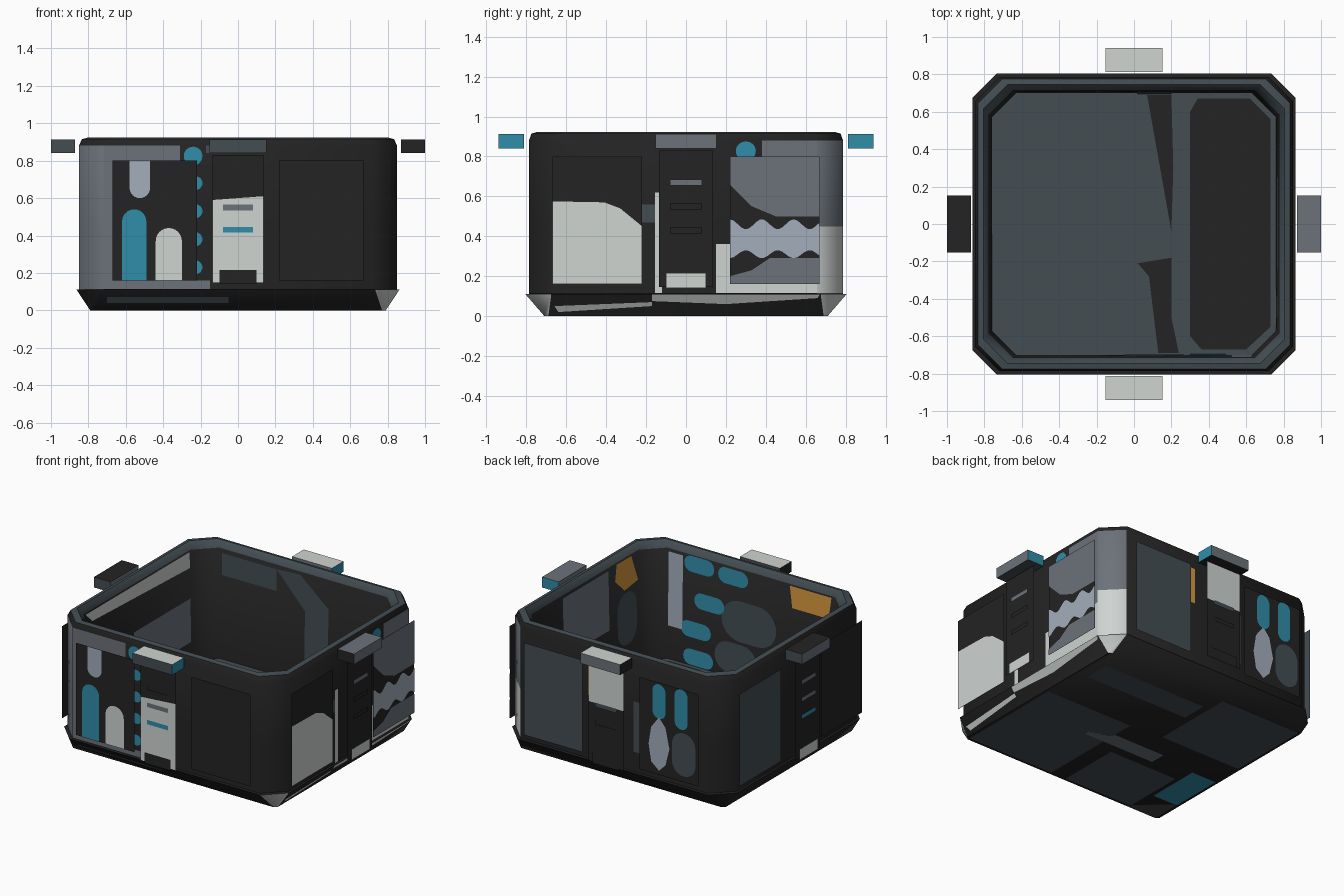
import bpy, bmesh, math

if "Cube" in bpy.data.objects:
    bpy.data.objects.remove(bpy.data.objects["Cube"])

# ---------- materials ----------
def mat(name, r, g, b):
    m = bpy.data.materials.new(name)
    m.diffuse_color = (r, g, b, 1)
    m.use_nodes = True
    m.node_tree.nodes["Principled BSDF"].inputs["Base Color"].default_value = m.diffuse_color
    return m

BLACK = mat("black", .017, .017, .017)
SLATE = mat("slate", .056, .075, .086)
GREY = mat("grey", .15, .17, .195)
PALE = mat("pale_blue_grey", .37, .42, .50)
WHITE = mat("off_white", .62, .66, .64)
CYAN = mat("cyan", .03, .27, .40)
ORANGE = mat("orange", .68, .31, .045)

def make(name, verts, faces, mats, idx=None, smooth=False):
    me = bpy.data.meshes.new(name)
    me.from_pydata(verts, [], faces)
    for m in mats:
        me.materials.append(m)
    if idx:
        for p, i in zip(me.polygons, idx):
            p.material_index = i
    me.update()
    ob = bpy.data.objects.new(name, me)
    bpy.context.collection.objects.link(ob)
    if smooth:
        bpy.ops.object.select_all(action='DESELECT')
        ob.select_set(True)
        bpy.context.view_layer.objects.active = ob
        bpy.ops.object.shade_smooth_by_angle(angle=math.radians(50))
    return ob

# ---------- crate shell: stacked chamfered rings (half x, half y, chamfer, z) ----------
RINGS = [(.79, .71, .02, 0), (.863, .805, .13, .11), (.85, .787, .13, .112),
         (.85, .787, .13, .45), (.85, .787, .13, .88), (.835, .775, .13, .915),
         (.805, .745, .13, .923), (.775, .715, .13, .88), (.76, .70, .13, .12)]

def ring(hx, hy, c, z):
    return [(hx, -hy + c, z), (hx, hy - c, z), (hx - c, hy, z), (-hx + c, hy, z),
            (-hx, hy - c, z), (-hx, -hy + c, z), (-hx + c, -hy, z), (hx - c, -hy, z)]

verts, faces, idx = [], [], []
for r in RINGS:
    verts += ring(*r)
mats = [BLACK, SLATE, GREY, WHITE]
# (band, side) colours; sides: 0 right 2 back 4 left 6 front, odd = corners
special = {(2, 5): 2, (3, 5): 2, (2, 1): 3, (3, 1): 2, (0, 1): 3, (0, 7): 3}
for b in range(len(RINGS) - 1):
    for k in range(8):
        n = (k + 1) % 8
        faces.append((b * 8 + k, b * 8 + n, b * 8 + 8 + n, b * 8 + 8 + k))
        idx.append(special.get((b, k), 1 if b in (5, 6) else 0))
faces.append(tuple(reversed(range(8))))
idx.append(0)
top = (len(RINGS) - 1) * 8
faces.append(tuple(range(top, top + 8)))
idx.append(1)
make("crate_shell", verts, faces, mats, idx, True)

# ---------- flat plates placed on a side: u runs right as seen from outside ----------
def place(side, u, z, dx, dy):
    return {"front": (u, -dy, z), "right": (dx, u, z),
            "back": (-u, dy, z), "left": (-dx, -u, z)}[side]

def body(z): return .853, .790
def panel(z): return .882, .822
def panel_paint(z): return .885, .825
def centre(z): return .935, .875
def centre_paint(z): return .938, .878
def detail(z): return .943, .883
def flare(z): return .793 + .073 * z / .11, .714 + .095 * z / .11
def inner(z):
    t = (z - .12) / .76 * .015 - .004
    return .76 + t, .70 + t

def plate(name, side, pts, m, surf):
    v = [place(side, u, z, *surf(z)) for u, z in pts]
    if surf is inner:
        v.reverse()
    return make(name, v, [tuple(range(len(v)))], [m])

def rect(u0, u1, z0, z1):
    return [(u0, z0), (u1, z0), (u1, z1), (u0, z1)]

def pill(u0, u1, z0, z1, n=6):
    r = min(u1 - u0, z1 - z0) / 2
    pts = []
    for cu, cz, a in ((u1 - r, z0 + r, -90), (u1 - r, z1 - r, 0),
                      (u0 + r, z1 - r, 90), (u0 + r, z0 + r, 180)):
        for i in range(n + 1):
            t = math.radians(a + 90 * i / n)
            pts.append((cu + r * math.cos(t), cz + r * math.sin(t)))
    return pts

# ---------- floating panels, slotted centre plates and lugs on all sides ----------
PANELS = {"front": (BLACK, BLACK, BLACK), "right": (BLACK, BLACK, BLACK),
          "back": (SLATE, BLACK, BLACK), "left": (SLATE, BLACK, BLACK)}
SLOTS = {"front": (BLACK, GREY, CYAN, BLACK), "right": (GREY, BLACK, BLACK, WHITE),
         "back": (WHITE, SLATE, BLACK, BLACK), "left": (GREY, GREY, CYAN, WHITE)}
# lug colours: inner/outer, u-minus end, u-plus end, bottom, top
LUGS = {"front": (SLATE, BLACK, CYAN, BLACK, WHITE), "right": (GREY, BLACK, CYAN, SLATE, GREY),
        "back": (GREY, CYAN, BLACK, BLACK, WHITE), "left": (GREY, SLATE, SLATE, SLATE, BLACK)}
for s in PANELS:
    l, r, c = PANELS[s]
    plate(s + "_panel_a", s, rect(-.67, -.22, .16, .80), l, panel)
    plate(s + "_panel_b", s, rect(.22, .67, .16, .80), r, panel)
    plate(s + "_centre_plate", s, rect(-.135, .135, .145, .83), c, centre)
    for i, m in enumerate(SLOTS[s][:3]):
        z = .67 - .12 * i
        plate(f"{s}_slot_{i}", s, rect(-.08, .08, z - .015, z + .015), m, detail)
    plate(s + "_latch", s, rect(-.10, .10, .14, .215), SLOTS[s][3], detail)
    v = [place(s, u, z, dx, dy) for dx, dy in ((.872, .812), (1, .94))
         for u, z in rect(-.153, .153, .84, .912)]
    f = [(3, 2, 1, 0), (4, 5, 6, 7), (0, 4, 7, 3), (1, 2, 6, 5), (0, 1, 5, 4), (3, 7, 6, 2)]
    make(s + "_lug", v, f, list(LUGS[s]), [0, 0, 1, 2, 3, 4])

# ---------- front markings ----------
plate("front_grey_field", "front", rect(-.72, -.31, .115, .88), GREY, body)
plate("front_grey_foot", "front", rect(-.31, -.15, .115, .16), GREY, body)
plate("front_slate_top", "front", rect(-.17, .14, .84, .88), SLATE, body)
for i in range(4):
    z = .68 - .15 * i
    plate(f"front_dot_{i}", "front", pill(-.265, -.19, z - .037, z + .037), CYAN, body)
plate("front_big_dot", "front", pill(-.29, -.19, .775, .875), CYAN, body)
plate("front_pale_pill", "front", pill(-.58, -.47, .60, .76)[:7]
      + [(-.47, .80), (-.58, .80)] + pill(-.58, -.47, .60, .76)[21:], PALE, panel_paint)
for n, u0, u1, z1, m in (("cyan", -.62, -.49, .54, CYAN), ("white", -.44, -.30, .44, WHITE)):
    plate(f"front_{n}_pill", "front", [(u0, .16), (u1, .16)] + pill(u0, u1, .2, z1)[7:21],
          m, panel_paint)
plate("front_centre_white", "front", [(-.135, .15), (.135, .15), (.135, .61), (-.135, .59)],
      WHITE, centre_paint)
plate("front_flare_stripe", "front", rect(-.7, -.05, .04, .07), SLATE, flare)

# ---------- right markings ----------
plate("right_white_panel", "right", [(-.67, .16), (-.22, .16), (-.22, .45), (-.33, .54),
      (-.41, .57), (-.67, .575)], WHITE, panel_paint)
plate("right_grey_top", "right", [(.22, .66), (.33, .55), (.45, .50), (.67, .50), (.67, .80),
      (.22, .80)], GREY, panel_paint)
plate("right_grey_low", "right", [(.22, .16), (.67, .16), (.67, .29), (.42, .29), (.33, .23),
      (.22, .20)], GREY, panel_paint)
us = [.22 + .45 * i / 24 for i in range(25)]
wave = [math.cos((u - .22) * 2 * math.pi / .16) for u in us]
plate("right_wavy_band", "right", [(u, .31 - .02 * w) for u, w in zip(us, wave)]
      + [(u, .46 + .025 * w) for u, w in reversed(list(zip(us, wave)))], PALE, panel_paint)
plate("right_body_white", "right", rect(.15, .657, .115, .36), WHITE, body)
plate("right_body_strip", "right", rect(-.155, -.12, .115, .62), WHITE, body)
plate("right_body_grey", "right", rect(.38, .657, .36, .88), GREY, body)
plate("right_body_slate", "right", rect(-.23, -.155, .47, .56), SLATE, body)
plate("right_dot", "right", pill(.25, .35, .78, .875), CYAN, body)
plate("right_flare_white", "right", [(-.17, .075), (.2, .06), (.66, .09), (.67, .108),
      (-.17, .108)], WHITE, flare)
plate("right_flare_wedge", "right", [(-.64, .02), (-.17, .05), (-.17, .07), (-.66, .05)],
      WHITE, flare)

# ---------- back markings ----------
plate("back_centre_white", "back", rect(-.135, .135, .56, .83), WHITE, centre_paint)
plate("back_cyan_pill_a", "back", pill(.32, .42, .55, .79), CYAN, panel_paint)
plate("back_cyan_pill_b", "back", pill(.49, .59, .52, .80), CYAN, panel_paint)
plate("back_pale_hex", "back", [(.37, .19), (.42, .24), (.45, .36), (.42, .50), (.37, .56),
      (.31, .48), (.29, .36), (.31, .24)], PALE, panel_paint)
plate("back_slate_blob", "back", pill(.47, .65, .20, .50), SLATE, panel_paint)
plate("back_orange_strip", "back", rect(-.20, -.16, .55, .80), ORANGE, body)
plate("back_body_slate", "back", rect(.15, .21, .25, .60), SLATE, body)

# ---------- interior markings (u as seen from outside) ----------
plate("inner_left_white", "left", [(-.57, .76), (.5, .80), (.57, .87), (-.57, .87)], WHITE, inner)
plate("inner_left_grey", "left", rect(-.57, .05, .25, .55), GREY, inner)
plate("inner_back_slate", "back", rect(.2, .62, .70, .85), SLATE, inner)
plate("inner_back_arch", "back", [(-.2, .13), (-.02, .13), (-.02, .62), (.2, .85), (.2, .70),
      (.2, .85), (.02, .86), (-.2, .68)][:4] + [(.02, .86), (-.2, .68)], SLATE, inner)
plate("inner_front_pale", "front", rect(.52, .63, .35, .86), PALE, inner)
for i, (u, z) in enumerate(((.40, .82), (.14, .81), (.32, .58), (.42, .37), (.40, .18))):
    plate(f"inner_front_cyan_{i}", "front", pill(u - .12, u + .11, z - .055, z + .055), CYAN, inner)
plate("inner_front_slate_a", "front", pill(-.2, .22, .38, .66), SLATE, inner)
plate("inner_front_slate_b", "front", pill(-.05, .27, .15, .36), SLATE, inner)
plate("inner_front_orange", "front", [(-.60, .72), (-.32, .72), (-.30, .87), (-.62, .87)],
      ORANGE, inner)
plate("inner_right_orange", "right", [(-.57, .68), (-.42, .66), (-.32, .76), (-.34, .87),
      (-.50, .87)], ORANGE, inner)
plate("inner_right_slate", "right", pill(-.55, -.34, .28, .64), SLATE, inner)
plate("inner_right_grey", "right", rect(-.25, .25, .45, .86), GREY, inner)

# ---------- floor and underside markings ----------
def flat(name, pts, z, m):
    make(name, [(x, y, z) for x, y in pts], [tuple(range(len(pts)))], [m])

flat("floor_black_side", [(.36, -.67), (.60, -.67), (.73, -.55), (.73, .56), (.62, .67),
     (.34, .67), (.30, .60), (.30, -.6)], .123, BLACK)
flat("floor_wedge_back", [(.20, -.04), (.21, .3), (.20, .69), (.07, .69)], .123, BLACK)
flat("floor_wedge_front", [(.13, -.69), (.24, -.69), (.20, -.5), (.20, -.18), (.02, -.21),
     (.08, -.28)], .123, BLACK)

def under(name, x0, x1, y0, y1, m):
    flat(name, [(x0, y1), (x1, y1), (x1, y0), (x0, y0)], -.001, m)

under("under_slate_a", .1, .77, -.69, .08, SLATE)
under("under_slate_b", -.77, -.15, .1, .69, SLATE)
under("under_strip", -.1, .7, .38, .56, SLATE)
under("under_slate_c", -.55, -.02, -.69, -.25, SLATE)
under("under_grey_strip", -.3, .25, -.18, -.07, GREY)
under("under_cyan", -.77, -.58, -.5, -.12, CYAN)
